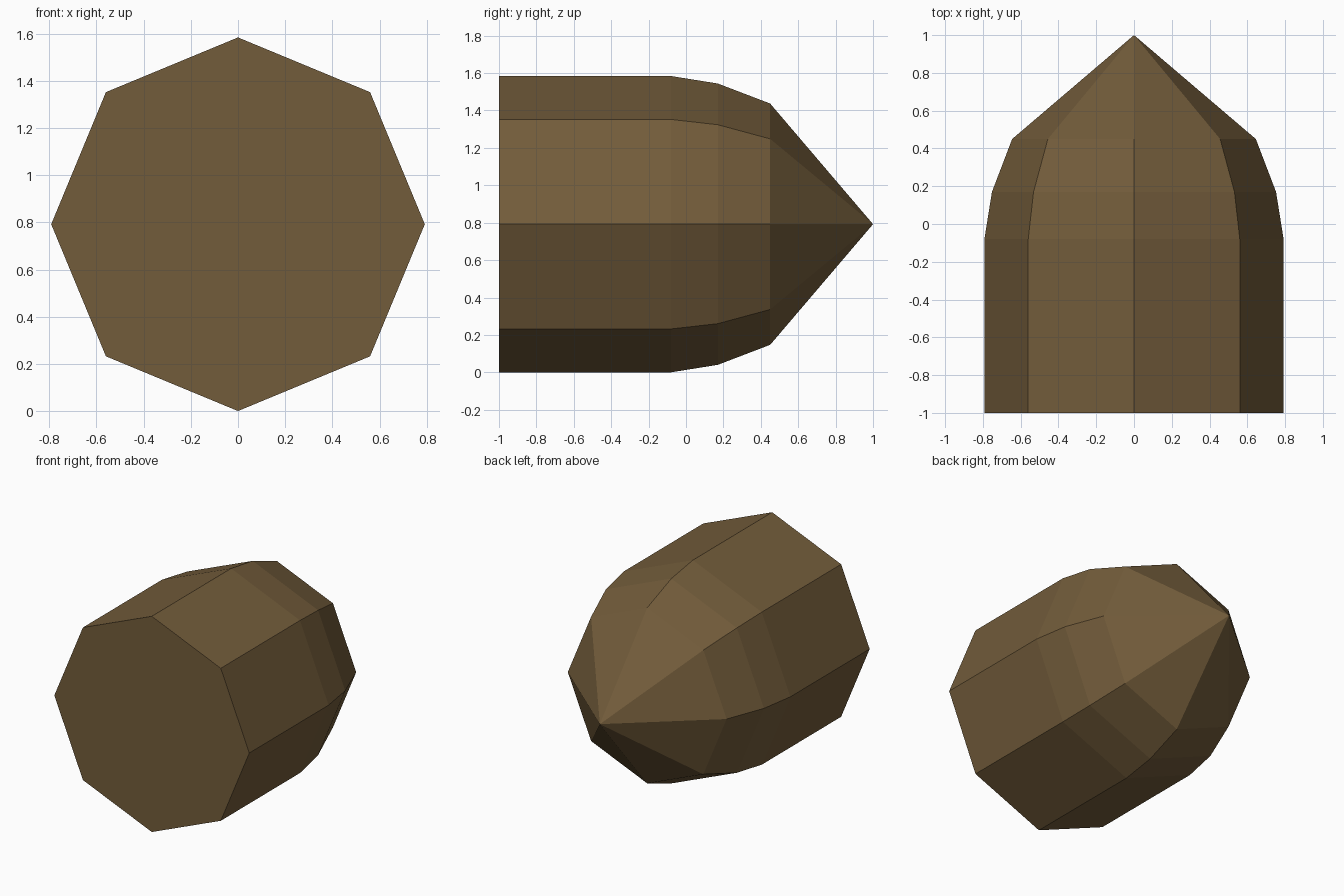
import bpy, bmesh
from math import sin, cos, tau

cube = bpy.data.objects.get("Cube")
if cube:
    bpy.data.objects.remove(cube, do_unlink=True)

SIDES = 8
RADIUS = 0.792

# Brown material
brown = bpy.data.materials.new("dark_brown")
brown.use_nodes = True
colour = (0.17, 0.107, 0.043, 1)
brown.diffuse_color = colour
brown.node_tree.nodes["Principled BSDF"].inputs["Base Color"].default_value = colour

# Octagonal rings along y: (y, radius)
profile = [(-1, RADIUS), (-0.08, RADIUS), (0.17, 0.752), (0.45, 0.645)]
bm = bmesh.new()
rings = [[bm.verts.new((r * sin(tau * i / SIDES), y, RADIUS + r * cos(tau * i / SIDES)))
          for i in range(SIDES)] for y, r in profile]

# Side walls between neighbouring rings
for a, b in zip(rings, rings[1:]):
    for i in range(SIDES):
        j = (i + 1) % SIDES
        bm.faces.new((a[i], a[j], b[j], b[i]))

# Flat front cap and pointed back tip
bm.faces.new(rings[0])
tip = bm.verts.new((0, 1, RADIUS))
for i in range(SIDES):
    bm.faces.new((rings[-1][i], rings[-1][(i + 1) % SIDES], tip))
bmesh.ops.recalc_face_normals(bm, faces=bm.faces)

mesh = bpy.data.meshes.new("pointed_body")
bm.to_mesh(mesh)
bm.free()
mesh.materials.append(brown)
body = bpy.data.objects.new("pointed_body", mesh)
bpy.context.collection.objects.link(body)
